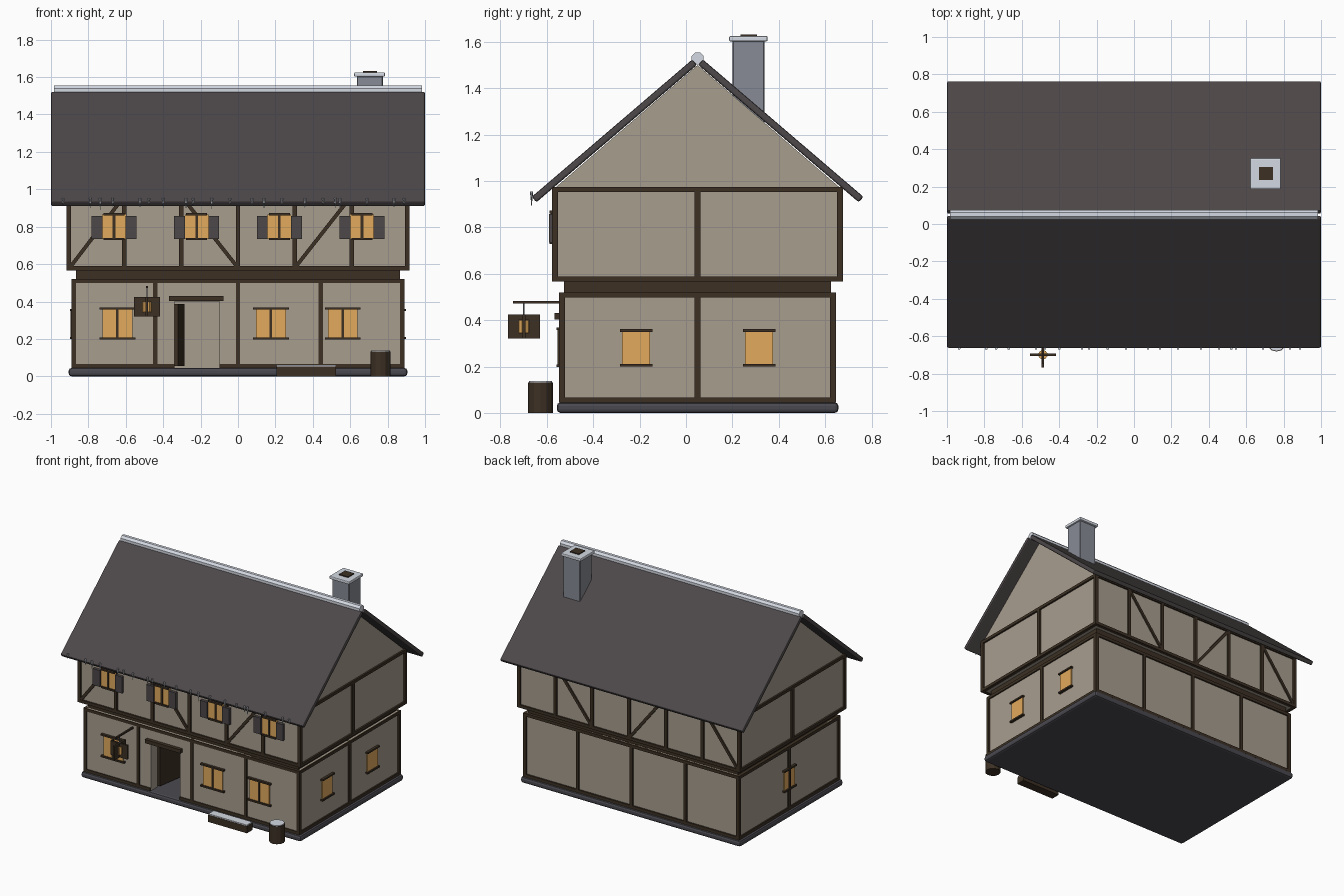
import bpy, bmesh, math
from mathutils import Matrix, Vector

if "Cube" in bpy.data.objects:
    bpy.data.objects.remove(bpy.data.objects["Cube"])

def material(name, r, g, b):
    lin = [((c / 255 + 0.055) / 1.055) ** 2.4 for c in (r, g, b)]
    m = bpy.data.materials.new(name)
    m.diffuse_color = (*lin, 1)
    m.use_nodes = True
    m.node_tree.nodes["Principled BSDF"].inputs["Base Color"].default_value = m.diffuse_color
    return m

PLASTER = material("plaster", 168, 158, 143)
WOOD = material("dark wood", 60, 48, 36)
ROOF = material("slate", 77, 71, 72)
STONE = material("chimney stone", 135, 139, 149)
BASE = material("base stone", 74, 73, 80)
GLASS = material("warm glass", 226, 170, 92)
SNOW = material("snow", 212, 217, 226)

def finish(name, bm, mat, bevel=0, segments=2):
    bmesh.ops.recalc_face_normals(bm, faces=bm.faces[:])
    me = bpy.data.meshes.new(name)
    bm.to_mesh(me)
    bm.free()
    me.materials.append(mat)
    ob = bpy.data.objects.new(name, me)
    bpy.context.collection.objects.link(ob)
    if bevel:
        mod = ob.modifiers.new("bevel", 'BEVEL')
        mod.width, mod.segments = bevel, segments
    return ob

def add_box(bm, x0, x1, y0, y1, z0, z1):
    loc = Vector(((x0 + x1) / 2, (y0 + y1) / 2, (z0 + z1) / 2))
    bmesh.ops.create_cube(bm, size=1, matrix=Matrix.Translation(loc) @ Matrix.Diagonal((x1 - x0, y1 - y0, z1 - z0, 1)))

def boxes(name, mat, items, bevel=0, segments=2):
    bm = bmesh.new()
    for b in items:
        add_box(bm, *b)
    return finish(name, bm, mat, bevel, segments)

def cylinder(name, mat, centre, r, h, sides, r_top=None, rot=None):
    bm = bmesh.new()
    m = Matrix.Translation(centre) @ (rot or Matrix())
    bmesh.ops.create_cone(bm, cap_ends=True, segments=sides, radius1=r, radius2=r if r_top is None else r_top, depth=h, matrix=m)
    return finish(name, bm, mat)

CY = 0.05  # the house axis sits a little behind the origin

# Plinth, hollow ground floor with a doorway, jetty band, upper floor
boxes("plinth", BASE, [(-0.905, 0.905, -0.557, 0.657, 0, 0.045)], 0.015)
boxes("ground_walls", PLASTER, [
    (-0.88, -0.34, -0.54, -0.46, 0.04, 0.52), (-0.10, 0.88, -0.54, -0.46, 0.04, 0.52),
    (-0.34, -0.10, -0.54, -0.46, 0.40, 0.52), (-0.88, 0.88, 0.56, 0.635, 0.04, 0.52),
    (-0.88, -0.80, -0.46, 0.56, 0.04, 0.52), (0.80, 0.88, -0.46, 0.56, 0.04, 0.52)])
boxes("jetty_band", WOOD, [(-0.866, 0.866, -0.525, 0.625, 0.515, 0.575)])
boxes("upper_walls", PLASTER, [(-0.905, 0.905, -0.565, 0.665, 0.57, 0.975)])

# Gable: triangular prism under the roof
bm = bmesh.new()
tri = [bm.verts.new((-0.905, y, z)) for y, z in ((-0.565, 0.97), (0.665, 0.97), (CY, 1.50))]
face = bm.faces.new(tri)
ext = bmesh.ops.extrude_face_region(bm, geom=[face])
bmesh.ops.translate(bm, vec=(1.81, 0, 0), verts=[v for v in ext["geom"] if isinstance(v, bmesh.types.BMVert)])
finish("gable", bm, PLASTER)

# Timber frame: rails round the floor, corner posts, and posts between
def frame(name, hx, hy, z0, z1, post_xs, skip=None, t=0.025):
    items = []
    for za, zb in ((z0, z0 + 0.022), (z1 - 0.022, z1)):
        for s in (-1, 1):
            ya, yb = sorted((CY + s * hy, CY + s * (hy - t)))
            if skip and s < 0 and za == z0:
                items += [(-hx, skip[0], ya, yb, za, zb), (skip[1], hx, ya, yb, za, zb)]
            else:
                items.append((-hx, hx, ya, yb, za, zb))
            xa, xb = sorted((s * hx, s * (hx - t)))
            items.append((xa, xb, CY - hy, CY + hy, za, zb))
    for s in (-1, 1):
        ya, yb = sorted((CY + s * hy, CY + s * (hy - t)))
        xa, xb = sorted((s * hx, s * (hx - t)))
        items.append((xa, xb, CY - 0.013, CY + 0.013, z0, z1))
        items += [(x - 0.012, x + 0.012, ya, yb, z0, z1) for x in post_xs]
        items += [(x, x + t, ya, yb, z0, z1) for x in (-hx, hx - t)]
    boxes(name, WOOD, items)

frame("ground_timbers", 0.89, 0.597, 0.045, 0.52, (-0.443, 0, 0.443), skip=(-0.34, -0.10))
frame("upper_timbers", 0.918, 0.627, 0.567, 0.975, (-0.607, -0.304, 0, 0.304, 0.607))

# Diagonal braces, the same on front and back
bm = bmesh.new()
for xb, xt in ((-0.9, -0.607), (0.0, -0.304), (0.304, 0.607)):
    for y in (-0.565, 0.665):
        a, b = Vector((xb, y, 0.58)), Vector((xt, y, 0.965))
        m = Matrix.Translation((a + b) / 2) @ (b - a).to_track_quat('Z', 'Y').to_matrix().to_4x4()
        bmesh.ops.create_cube(bm, size=1, matrix=m @ Matrix.Diagonal((0.02, 0.02, (b - a).length, 1)))
finish("braces", bm, WOOD)

# Windows: side is the outward direction, u runs along the wall
def window(name, side, wall, u, z, w, h, sill, mullion=True, shutters=False):
    def part(du, dz, pw, ph, d):
        lo, hi = sorted((wall, wall + d * (1 if side == 'right' else -1)))
        span = (u + du - pw / 2, u + du + pw / 2)
        zs = (z + dz - ph / 2, z + dz + ph / 2)
        return (*span, lo, hi, *zs) if side == 'front' else (lo, hi, *span, *zs)
    boxes(name + "_glass", GLASS, [part(0, 0, w, h, 0.009)])
    trim = [part(0, s * h / 2, sill, 0.012, 0.019) for s in (-1, 1)]
    if mullion:
        trim.append(part(0, 0, 0.014, h, 0.015))
    boxes(name + "_trim", WOOD, trim)
    if shutters:
        boxes(name + "_shutters", ROOF, [part(s * 0.091, -0.004, 0.058, 0.122, 0.022) for s in (-1, 1)])

for i, x in enumerate((-0.645, 0.176, 0.56)):
    window(f"ground_window_{i}", 'front', -0.54, x, 0.283, 0.16, 0.16, 0.192)
for i, x in enumerate((-0.663, -0.221, 0.221, 0.663)):
    window(f"upper_window_{i}", 'front', -0.569, x, 0.80, 0.126, 0.132, 0.112, shutters=True)
for i, y in enumerate((CY - 0.265, CY + 0.265)):
    window(f"right_window_{i}", 'right', 0.88, y, 0.28, 0.12, 0.15, 0.14, mullion=False)
window("left_window", 'left', -0.88, CY, 0.28, 0.12, 0.15, 0.14)

# Doorway: lintel and a door leaf standing open inwards
boxes("door_lintel", WOOD, [(-0.37, -0.078, -0.567, -0.535, 0.403, 0.43)])
bm = bmesh.new()
add_box(bm, -0.022, 0, 0, 0.225, 0.055, 0.388)
bm.transform(Matrix.Translation((-0.32, -0.46, 0)) @ Matrix.Rotation(-math.radians(9), 4, 'Z'))
finish("door_leaf", bm, WOOD)

# Roof slopes, mirrored about the ridge
for name, s in (("roof_front", -1), ("roof_back", 1)):
    a, b = Vector((0, CY + s * 0.705, 0.92)), Vector((0, CY + s * 0.013, 1.512))
    d = b - a
    m = Matrix.Translation((a + b) / 2) @ Matrix.Rotation(math.atan2(d.z, d.y), 4, 'X')
    bm = bmesh.new()
    bmesh.ops.create_cube(bm, size=1, matrix=m @ Matrix.Diagonal((2.0, d.length, 0.031, 1)))
    finish(name, bm, ROOF, 0.008)
along_x = Matrix.Rotation(math.pi / 2, 4, 'Y') @ Matrix.Rotation(math.pi / 8, 4, 'Z')
cylinder("ridge_snow", SNOW, (0, CY, 1.528), 0.028, 1.97, 8, rot=along_x)

# Chimney
boxes("chimney", STONE, [(0.635, 0.775, 0.2, 0.338, 1.2, 1.605)], 0.004, 1)
boxes("chimney_cap", SNOW, [(0.621, 0.786, 0.186, 0.352, 1.602, 1.625)], 0.006)
boxes("chimney_flue", WOOD, [(0.668, 0.742, 0.235, 0.306, 1.61, 1.632)])

# Icicles along the front eave
bm = bmesh.new()
for i, x in enumerate((-.935, -.79, -.737, -.67, -.524, -.476, -.4, -.278, -.24, -.14, -.043,
                       .075, .139, .235, .358, .455, .52, .545, .69, .834, .888)):
    h = 0.04 + 0.03 * ((i * 7) % 5) / 4
    bmesh.ops.create_cone(bm, cap_ends=True, segments=6, radius1=0.0, radius2=0.007, depth=h,
                          matrix=Matrix.Translation((x, -0.666, 0.954 - h / 2)))
finish("icicles", bm, SNOW)

# Hanging lantern sign: two crossed boards round a glowing core
LX, LY = -0.487, -0.699
boxes("sign_arm", WOOD, [(LX - 0.006, LX + 0.006, -0.745, -0.53, 0.471, 0.483)])
cylinder("sign_hanger", STONE, (LX, LY, 0.45), 0.003, 0.06, 6)
boxes("sign_boards", WOOD, [(LX - 0.069, LX + 0.069, LY - 0.007, LY + 0.007, 0.32, 0.425),
                            (LX - 0.007, LX + 0.007, LY - 0.069, LY + 0.069, 0.32, 0.425)])
cylinder("sign_glow", GLASS, (LX, LY, 0.373), 0.025, 0.056, 10)

# Bench and barrel with snow on top
boxes("bench", WOOD, [(0.205, 0.525, -0.645, -0.578, 0, 0.052)])
boxes("bench_snow", SNOW, [(0.207, 0.523, -0.643, -0.58, 0.052, 0.06)])
cylinder("barrel", WOOD, (0.762, -0.628, 0.066), 0.054, 0.132, 12)
cylinder("barrel_snow", SNOW, (0.762, -0.628, 0.134), 0.05, 0.006, 12)
